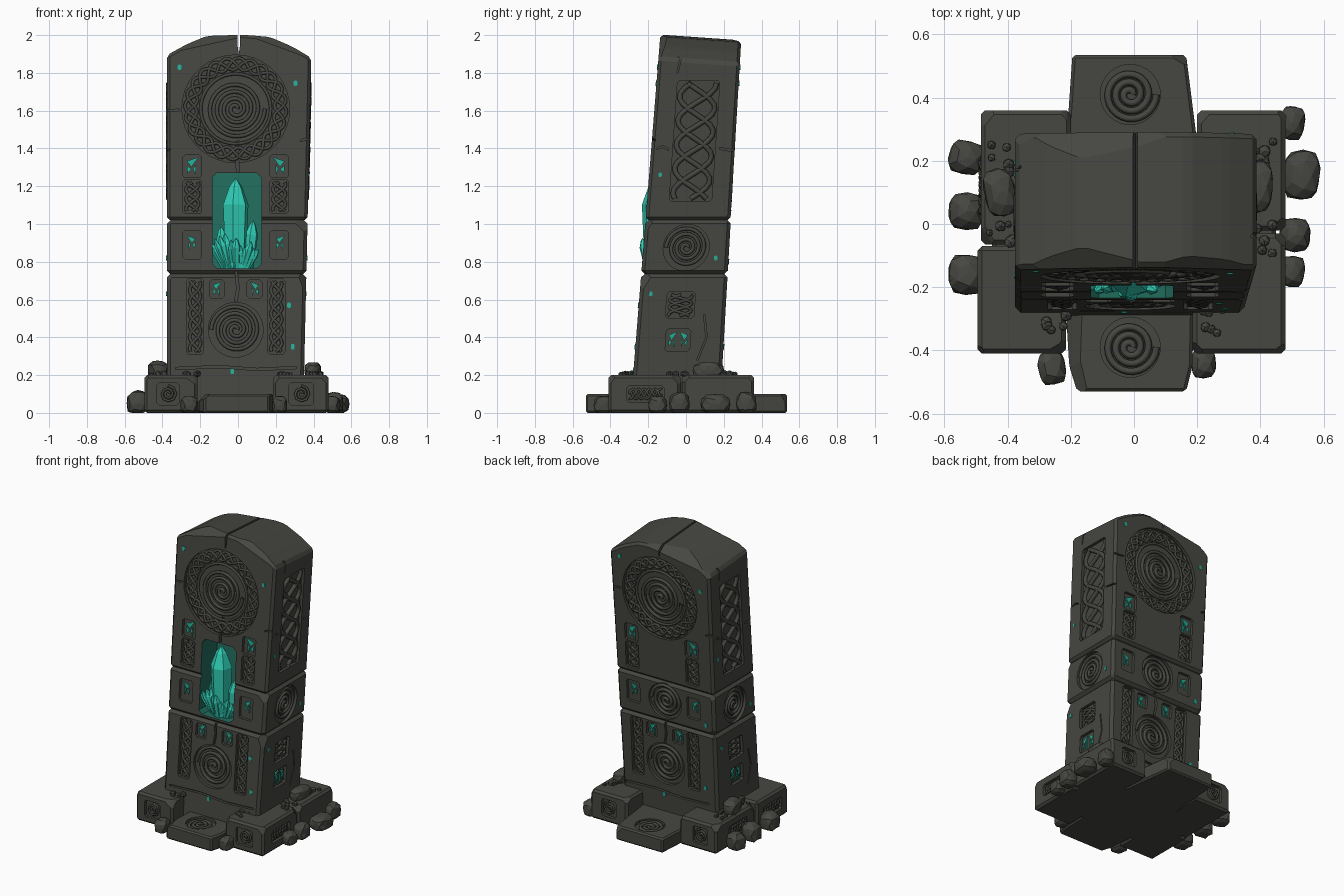
import bpy, bmesh, math, random
from mathutils import Vector, Matrix

if "Cube" in bpy.data.objects:
    bpy.data.objects.remove(bpy.data.objects["Cube"])
rng = random.Random(7)

def material(name, c):
    m = bpy.data.materials.new(name)
    m.diffuse_color = (*c, 1)
    m.use_nodes = True
    m.node_tree.nodes["Principled BSDF"].inputs["Base Color"].default_value = m.diffuse_color
    return m
STONE = material("dark_stone", (0.061, 0.061, 0.053))
CRYSTAL = material("bright_teal_crystal", (0.03, 0.65, 0.49))
GLYPH = material("teal_glyph", (0.018, 0.43, 0.31))
NICHE = material("deep_teal_niche", (0.015, 0.15, 0.11))

# Leaning faces of the monolith, and a (u, v, depth) frame for every carved face
fy = lambda z: -0.296 + 0.08 * z
by = lambda z: 0.178 + 0.058 * z
my = lambda z: (fy(z) + by(z)) / 2
xr = lambda z: 0.345 + 0.023 * z
XL = -0.376
FACE = {
    "front": lambda u, v, d: (u, fy(v) - d, v),
    "back": lambda u, v, d: (-u, by(v) + d, v),
    "right": lambda u, v, d: (xr(v) + d, my(v) + u, v),
    "left": lambda u, v, d: (XL - d, my(v) - u, v),
    "base_front": lambda u, v, d: (u, -0.41 - d, v),
    "base_back": lambda u, v, d: (u, 0.36 + d, v),
    "base_right": lambda u, v, d: (0.48 + d, u, v),
    "base_left": lambda u, v, d: (-0.495 - d, u, v),
    "step_top": lambda u, v, d: (u, v, 0.1 + d)}

def finish(name, bm, *mats):
    bmesh.ops.recalc_face_normals(bm, faces=bm.faces)
    me = bpy.data.meshes.new(name)
    bm.to_mesh(me)
    bm.free()
    for m in mats:
        me.materials.append(m)
    ob = bpy.data.objects.new(name, me)
    bpy.context.collection.objects.link(ob)
    return ob

def hull(pts):
    bm = bmesh.new()
    res = bmesh.ops.convex_hull(bm, input=[bm.verts.new(p) for p in pts])
    bmesh.ops.delete(bm, geom=[v for v in bm.verts if not v.link_faces], context='VERTS')
    bmesh.ops.recalc_face_normals(bm, faces=bm.faces)
    return bm

blocks = []
def block(name, pts, bevel=0.014, chips=7, depth=0.016):
    """Convex stone with bevelled edges and sliced-off corners."""
    bm = hull(pts)
    bmesh.ops.dissolve_limit(bm, angle_limit=0.03, verts=bm.verts, edges=bm.edges)
    bm.normal_update()
    corners = [(v.co.copy(), v.normal.copy()) for v in bm.verts if v.co.z > 0.01]
    bmesh.ops.bevel(bm, geom=list(bm.edges), offset=bevel, segments=1, affect='EDGES', profile=0.5)
    for _ in range(chips):
        co, no = rng.choice(corners)
        no = (no + Vector([rng.uniform(-.25, .25) for _ in range(3)])).normalized()
        bmesh.ops.bisect_plane(bm, geom=bm.verts[:] + bm.edges[:] + bm.faces[:], plane_no=no,
                               plane_co=co - no * (bevel + depth * rng.uniform(.3, 1.2)), clear_outer=True)
    bmesh.ops.remove_doubles(bm, verts=bm.verts, dist=.0015)
    solid = hull([v.co.copy() for v in bm.verts])
    bm.free()
    blocks.append(finish(name, solid, STONE, NICHE))

def box(x0, x1, y0, y1, z0, z1):
    return [(x, y, z) for x in (x0, x1) for y in (y0, y1) for z in (z0, z1)]

# Monolith courses
def course(z0, z1):
    return [(x, f(z), z) for z in (z0, z1) for x in (XL, xr(z)) for f in (fy, by)]
block("lower_course", course(0, 0.735), .018, 4)
block("middle_course", course(0.735, 1.02), .018, 5)
crown = [(XL, 1.02), (XL, 1.895), (-.265, 1.957), (-.165, 2.0), (.02, 2.003), (.17, 1.992),
         (.29, 1.94), (.388, 1.88), (xr(1.02), 1.02)]
block("crown_course", [(x, fy(z), z) for x, z in crown] +
      [(x, by(z - .03), z - (.03 if z > 1.5 else 0)) for x, z in crown], .016, 4, .012)

# Base blocks and steps
block("base_front_left", box(-.495, -.215, -.41, -.07, 0, .2))
block("base_back_left", box(-.485, -.2, -.065, .36, 0, .195))
block("base_front_right", box(.185, .48, -.41, -.03, 0, .2))
block("base_back_right", box(.2, .48, -.02, .36, 0, .2))
block("base_core", box(-.45, .45, -.24, .17, 0, .16), chips=0)
block("front_step", [(x, y, z) for z in (0, .1) for x, y in
      ((-.22, -.2), (.19, -.2), (.185, -.45), (.165, -.53), (-.18, -.53), (-.205, -.45))], .01, 4)
block("back_step", [(x, y, z) for z in (0, .1) for x, y in
      ((-.225, .1), (.22, .1), (.165, .535), (-.195, .535))], .01, 3)

# Carving helpers
panels, cracks, slot, glyphs = (bmesh.new() for _ in range(4))
DEEP = -0.02
relief = bpy.data.curves.new("carved_relief", 'CURVE')
relief.dimensions = '3D'
relief.bevel_depth = 0.0095
relief.bevel_resolution = 1
relief.materials.append(STONE)

def prism(bm, face, poly, d0, d1):
    a, b = ([bm.verts.new(FACE[face](u, v, d)) for u, v in poly] for d in (d0, d1))
    bm.faces.new(a)
    bm.faces.new(b[::-1])
    for i in range(len(a)):
        j = (i + 1) % len(a)
        bm.faces.new((a[i], b[i], b[j], a[j]))

def strand(face, pts, size=1.0, closed=False):
    s = relief.splines.new('POLY')
    s.points.add(len(pts) - 1)
    for p, q in zip(s.points, pts):
        p.co = (*FACE[face](*q), 1)
        p.radius = size
    s.use_cyclic_u = closed

def rect(u, v, hu, hv, c=0.012):
    return [(u-hu+c, v-hv), (u+hu-c, v-hv), (u+hu, v-hv+c), (u+hu, v+hv-c),
            (u+hu-c, v+hv), (u-hu+c, v+hv), (u-hu, v+hv-c), (u-hu, v-hv+c)]

def disc(face, u, v, r):
    prism(panels, face, [(u + r * math.cos(i * math.pi / 18), v + r * math.sin(i * math.pi / 18))
                         for i in range(36)], DEEP, .06)

def spiral(face, u, v, r, turns, sides=26, size=1.15):
    n = int(turns * sides)
    strand(face, [(u + (.008 + (r - .008) * i / n) * math.cos(i * 2 * math.pi / sides),
                   v + (.008 + (r - .008) * i / n) * math.sin(i * 2 * math.pi / sides), -.013)
                  for i in range(n + 1)], size)

def knot(face, u, v, hu, hv, waves, along_u=False, size=.95):
    """Recessed panel with a three-strand plait."""
    prism(panels, face, rect(u, v, hu, hv), DEEP, .06)
    w, h = (hv, hu) if along_u else (hu, hv)
    n = int(waves * 14)
    for k in range(3):
        pts = []
        for i in range(n + 1):
            a = 2 * math.pi * (waves * i / n + k / 3)
            s, t = (w - .016) * math.sin(a), (h - .014) * (2 * i / n - 1)
            pts.append((u + t, v + s, -.013 + .004 * math.cos(2 * a)) if along_u
                       else (u + s, v + t, -.013 + .004 * math.cos(2 * a)))
        strand(face, pts, size)

def ring_knot(face, u, v, r, w, waves):
    for k in range(3):
        pts = []
        for i in range(waves * 12):
            t = 2 * math.pi * i / (waves * 12)
            a = waves * t + k * 2 * math.pi / 3
            q = r + w * math.sin(a)
            pts.append((u + q * math.cos(t), v + q * math.sin(t), -.013 + .004 * math.cos(2 * a)))
        strand(face, pts, .95, True)

def glyph(face, u, v, h, k, s=1):
    for poly in (((-.8, .9), (.7, .5), (.1, -.05)), ((-.5, .2), (-.1, -.2), (-.4, -.9)),
                 ((.1, -.25), (.7, .1), (.6, -.7))):
        prism(glyphs, face, [(u + s * a * h, v + b * k) for a, b in poly], DEEP - .001, -.012)

def crack(face, pts, w=.005, d=-.018):
    a, b = Vector(pts[0]), Vector(pts[-1])
    t = (b - a).normalized()
    o = Vector((-t.y, t.x)) * w
    prism(cracks, face, [Vector(p) + o for p in pts] + [Vector(p) - o for p in pts[::-1]], d, .05)

# Front and back carvings share one layout
C = -0.012
for f in ("front", "back"):
    disc(f, C, 1.61, .285)
    spiral(f, C, 1.61, .155, 4)
    strand(f, [(C + .185 * math.cos(i * math.pi / 20), 1.61 + .185 * math.sin(i * math.pi / 20), -.013)
               for i in range(40)], .9, True)
    ring_knot(f, C, 1.61, .238, .032, 8)
    disc(f, C, .44, .145)
    spiral(f, C, .44, .13, 3.5)
    for s in (-1, 1):
        u = C + s * .23
        knot(f, u, 1.145, .05, .09, 1)
        prism(panels, f, rect(u, 1.305, .05, .06), DEEP, .06)
        glyph(f, u, 1.305, .042, .055, s)
        prism(panels, f, rect(u, .89, .05, .075), DEEP, .06)
        glyph(f, u + s * .005, .90, .032, .045, -s)
        knot(f, C + s * .215, .51, .045, .2, 2)
        prism(panels, f, rect(C + s * .1, .655, .04, .048), DEEP, .06)
        glyph(f, C + s * .1, .655, .032, .045, s)
    crack(f, [(-.33, .235), (-.1, .245), (.1, .23), (.31, .24)], .006)
    crack(f, [(-.42, 1.62), (-.36, 1.6), (-.31, 1.605)])
    crack(f, [(.42, 1.43), (.36, 1.45), (.33, 1.44)])
    crack(f, [(-.01, .75), (.0, .66), (-.012, .59)], .007)
    for u, v in ((-.31, 1.83), (.305, 1.745), (.27, .57) if f == "front" else (.31, .8), (.29, .35), (-.03, .22)):
        prism(glyphs, f, rect(u, v, .01, .014, .005), -.004, .004)
disc("back", 0, .885, .125)
spiral("back", 0, .885, .112, 3.5)
crack("front", [(0, 1.44), (-.006, 1.36), (.002, 1.25)], .008, -.03)
# Split along the top
prism(slot, "front", [(.004, 1.9), (.011, 1.95), (.011, 2.06), (-.003, 2.06), (-.003, 1.95)], -.6, .1)
# Crystal niche
prism(panels, "front", rect(-.006, 1.018, .13, .253, .025), -.17, .06)

# Side carvings
for f in ("right", "left"):
    knot(f, .005, 1.44, .112, .32, 1.6, size=1.6)
    disc(f, 0, .875, .122)
    spiral(f, 0, .875, .108, 3.5)
    knot(f, -.01, .57, .075, .07, 1)
    prism(panels, f, rect(-.01, .385, .065, .06), DEEP, .06)
    for s in (-1, 1):
        glyph(f, -.01 + s * .03, .385, .03, .05, s)
    crack(f, [(-.19, 1.4), (-.16, 1.41), (-.13, 1.395)])
    crack(f, [(.26, 1.4), (.2, 1.39), (.14, 1.4)])
    crack(f, [(-.15, 1.93), (-.1, 1.87), (-.11, 1.8)], .004)
    crack(f, [(.1, .28), (.14, .4), (.12, .52)], .004)
    for u, v in ((-.165, 1.26), (.16, .82), (-.17, .63)):
        prism(glyphs, f, rect(u, v, .009, .012, .005), -.004, .004)

# Base carvings
for f, u, h in (("base_front", -.37, .058), ("base_front", .335, .065), ("base_back", -.36, .055), ("base_back", .34, .055)):
    prism(panels, f, rect(u, .1, h, .058), DEEP, .06)
    spiral(f, u, .1, .045, 2.25, 8, .8)
for f, u in (("base_right", -.215), ("base_left", -.24), ("base_left", .12)):
    knot(f, u, .1, .1, .042, 2, True, .7)
for v, r in ((-.39, .095), (.41, .095)):
    disc("step_top", -.012, v, r)
    spiral("step_top", -.012, v, r - .012, 3)

# Cut the recesses, then tint the niche walls
cutters = [finish("panel_cutter", panels), finish("crack_cutter", cracks), finish("slot_cutter", slot)]
for ob in blocks:
    for c in cutters:
        m = ob.modifiers.new("carve", 'BOOLEAN')
        m.operation, m.solver, m.object, m.use_self = 'DIFFERENCE', 'EXACT', c, True
bpy.context.view_layer.update()
dg = bpy.context.evaluated_depsgraph_get()
carved = [bpy.data.meshes.new_from_object(ob.evaluated_get(dg)) for ob in blocks]
for ob, me in zip(blocks, carved):
    ob.modifiers.clear()
    ob.data = me
    for p in me.polygons:
        x, y, z = p.center
        inside = abs(x + .006) < .135 and .76 < z < 1.275 and fy(z) + .025 < y < fy(z) + .172
        p.material_index = 1 if inside and ob.name != "lower_course" else 0
for c in cutters:
    bpy.data.objects.remove(c)
finish("teal_glyphs", glyphs, GLYPH)
bpy.context.collection.objects.link(bpy.data.objects.new("carved_relief", relief))

# Crystal cluster
bm = bmesh.new()
def crystal(x, y, z, r, length, tx=0, ty=0):
    rot = Matrix.Translation((x, y, z)) @ Matrix.Rotation(tx, 4, 'Y') @ Matrix.Rotation(ty, 4, 'X')
    pts = [(k * r * math.cos(i * math.pi / 3 + .3), k * r * math.sin(i * math.pi / 3 + .3), h * length)
           for k, h in ((.8, 0), (1, .7), (.5, .9)) for i in range(6)] + [(0, 0, length)]
    bmesh.ops.convex_hull(bm, input=[bm.verts.new(rot @ Vector(p)) for p in pts])
crystal(-.012, -.165, .77, .07, .475)
crystal(.055, -.15, .77, .035, .25, .1)
crystal(-.065, -.15, .77, .032, .22, -.12)
for i in range(11):
    t = (i - 5) / 5
    crystal(-.01 + t * .06, -.2 + .03 * abs(t), .765, rng.uniform(.018, .026),
            rng.uniform(.11, .2), t * .5, rng.uniform(0, .25))
finish("crystal_cluster", bm, CRYSTAL)

# Rubble around and on the base
bm = bmesh.new()
def rock(x, y, z, sx, sy, sz, floor=0.0, sub=2):
    rot = Matrix.Rotation(rng.uniform(-.25, .25), 3, 'Z')
    for v in bmesh.ops.create_icosphere(bm, subdivisions=sub, radius=1)["verts"]:
        co = v.co / max(abs(c) for c in v.co) ** .55 * rng.uniform(.95, 1.02)
        co = rot @ Vector((co.x * sx, co.y * sy, co.z * sz)) + Vector((x, y, z))
        co.z = max(co.z, floor)
        v.co = co
for r in ((-.53, .21, .05, .058, .055, .065), (-.53, .04, .05, .058, .06, .07), (-.53, -.16, .05, .058, .065, .065),
          (-.26, -.455, .04, .045, .055, .05), (.22, -.44, .04, .04, .05, .05), (.5, .32, .05, .042, .055, .06),
          (.53, .155, .045, .06, .08, .055), (.51, -.035, .05, .05, .055, .06), (.5, -.15, .04, .042, .05, .05)):
    rock(*r)
rock(-.425, .1, .225, .05, .08, .052, .18)
rock(.395, .12, .225, .045, .085, .045, .18)
for cx, cy, cz in ((-.42, -.02, .2), (-.41, .2, .2), (.43, .22, .2), (-.25, -.3, .2), (.4, -.05, .2), (.24, -.3, .2)):
    for _ in range(6):
        s = rng.uniform(.01, .02)
        rock(cx + rng.uniform(-.045, .045), cy + rng.uniform(-.05, .05), cz + s * .4, s, s, s, cz - .02, 1)
finish("rubble", bm, STONE)
